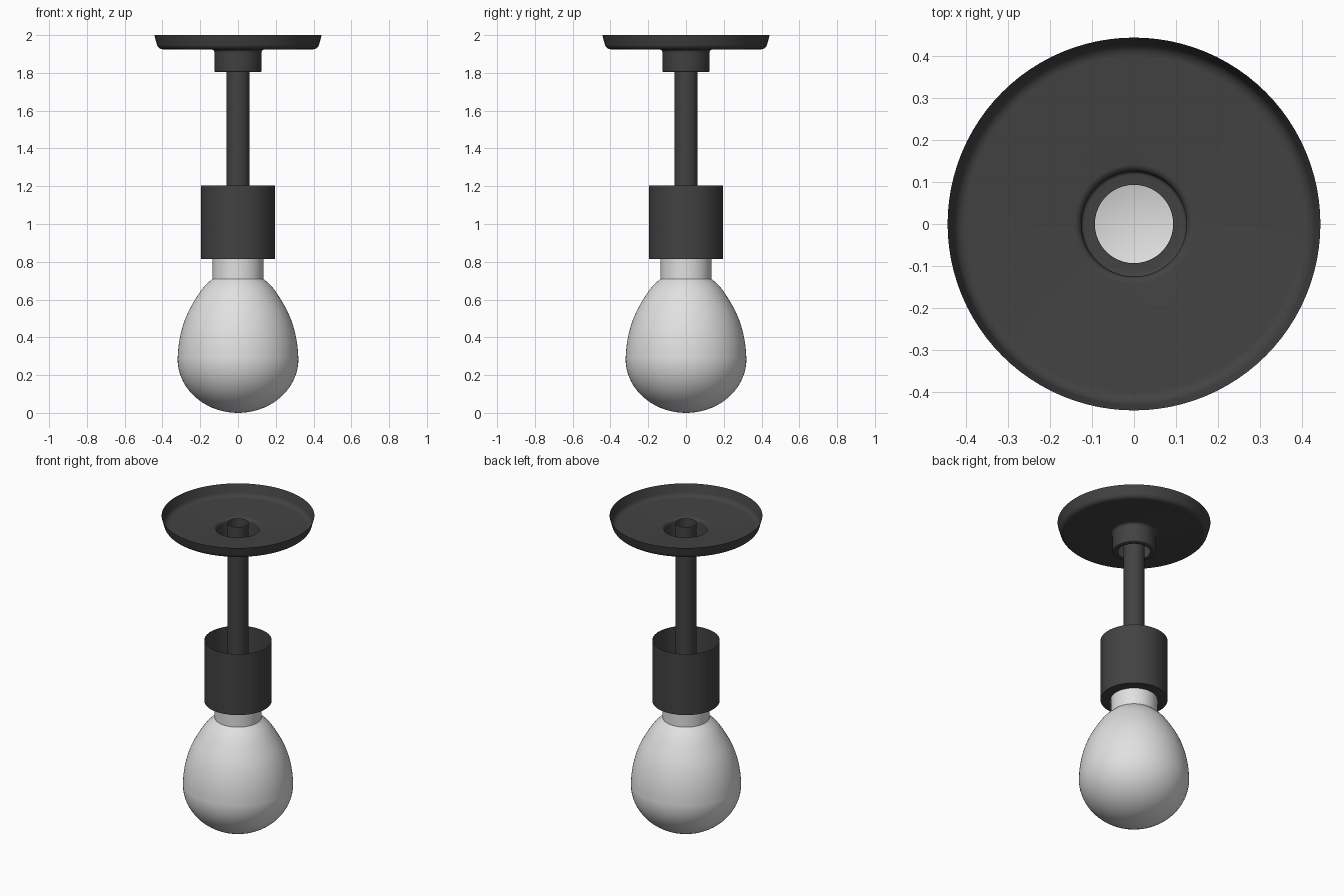
import bpy, bmesh, math

if "Cube" in bpy.data.objects:
    bpy.data.objects.remove(bpy.data.objects["Cube"])


def material(name, v):
    m = bpy.data.materials.new(name)
    m.diffuse_color = (v, v, v, 1)
    m.use_nodes = True
    m.node_tree.nodes["Principled BSDF"].inputs["Base Color"].default_value = m.diffuse_color
    return m


dark = material("dark_metal", 0.055)
white = material("frosted_white", 0.75)


def lathe(name, profile, mat, sides=96, angle=35):
    """Revolve (radius, z) points, listed bottom to top on the outer side."""
    bm = bmesh.new()
    verts = [bm.verts.new((r, 0, z)) for r, z in profile]
    edges = [bm.edges.new(p) for p in zip(verts, verts[1:])]
    bmesh.ops.spin(bm, geom=verts + edges, cent=(0, 0, 0), axis=(0, 0, 1),
                   angle=math.tau, steps=sides, use_merge=False)
    bmesh.ops.remove_doubles(bm, verts=bm.verts, dist=1e-5)
    # profile runs upward, so outward normals point away from the axis
    bm.normal_update()
    if sum(f.normal.dot(f.calc_center_median().xy.to_3d()) * f.calc_area() for f in bm.faces) < 0:
        bmesh.ops.reverse_faces(bm, faces=bm.faces)
    me = bpy.data.meshes.new(name)
    bm.to_mesh(me)
    bm.free()
    me.materials.append(mat)
    ob = bpy.data.objects.new(name, me)
    bpy.context.collection.objects.link(ob)
    bpy.context.view_layer.objects.active = ob
    ob.select_set(True)
    bpy.ops.object.shade_smooth_by_angle(angle=math.radians(angle))
    ob.select_set(False)
    return ob


def arc(cr, cz, rr, rz, a0, a1, n=8):
    """Elliptical arc in the (radius, z) plane, angles in degrees."""
    out = []
    for i in range(n + 1):
        a = math.radians(a0 + (a1 - a0) * i / n)
        out.append((cr + rr * math.cos(a), cz + rz * math.sin(a)))
    return out


def smooth(pts, n=5):
    """Catmull-Rom curve through the points."""
    p = [pts[0]] + pts + [pts[-1]]
    out = []
    for a, b, c, d in zip(p, p[1:], p[2:], p[3:]):
        for i in range(n):
            t = i / n
            out.append(tuple(0.5 * (2 * b[k] + (c[k] - a[k]) * t
                       + (2 * a[k] - 5 * b[k] + 4 * c[k] - d[k]) * t * t
                       + (3 * b[k] - a[k] - 3 * c[k] + d[k]) * t ** 3) for k in (0, 1)))
    return out + [pts[-1]]


# open ceiling dish with its hollow collar and bottom lip
canopy = [(0.093, 1.805)] + arc(0.117, 1.813, 0.008, 0.008, -90, 0, 4)
canopy += arc(0.143, 1.907, 0.018, 0.018, 180, 90, 6)
canopy += arc(0.398, 1.957, 0.032, 0.032, -90, -12, 8) + [(0.443, 2.0)]
lathe("ceiling_canopy", canopy, dark)

# thin open stem tube
lathe("stem", [(0.061, 0.815), (0.061, 1.955)], dark, 48)

# socket cup, open on top, floor pierced for the bulb neck
lathe("socket", [(0.135, 0.815), (0.195, 0.815), (0.195, 1.205)], dark)

# bulb neck and glass
lathe("bulb_neck", [(0.135, 0.71), (0.135, 0.82)], white)
lower = arc(0, 0.285, 0.32, 0.28, -90, 0, 18)
upper = smooth([(0.32, 0.285), (0.314, 0.36), (0.298, 0.44), (0.270, 0.52),
                (0.227, 0.60), (0.182, 0.665), (0.135, 0.71)])
lathe("bulb_glass", [(0, 0.005)] + lower[1:] + upper[1:], white)
# lowest point rests on the ground plane
bpy.data.objects["bulb_glass"].data.vertices.update()
for v in bpy.data.objects["bulb_glass"].data.vertices:
    if v.co.z < 0.285:
        v.co.z = 0.285 - (0.285 - v.co.z) * 0.285 / 0.28
